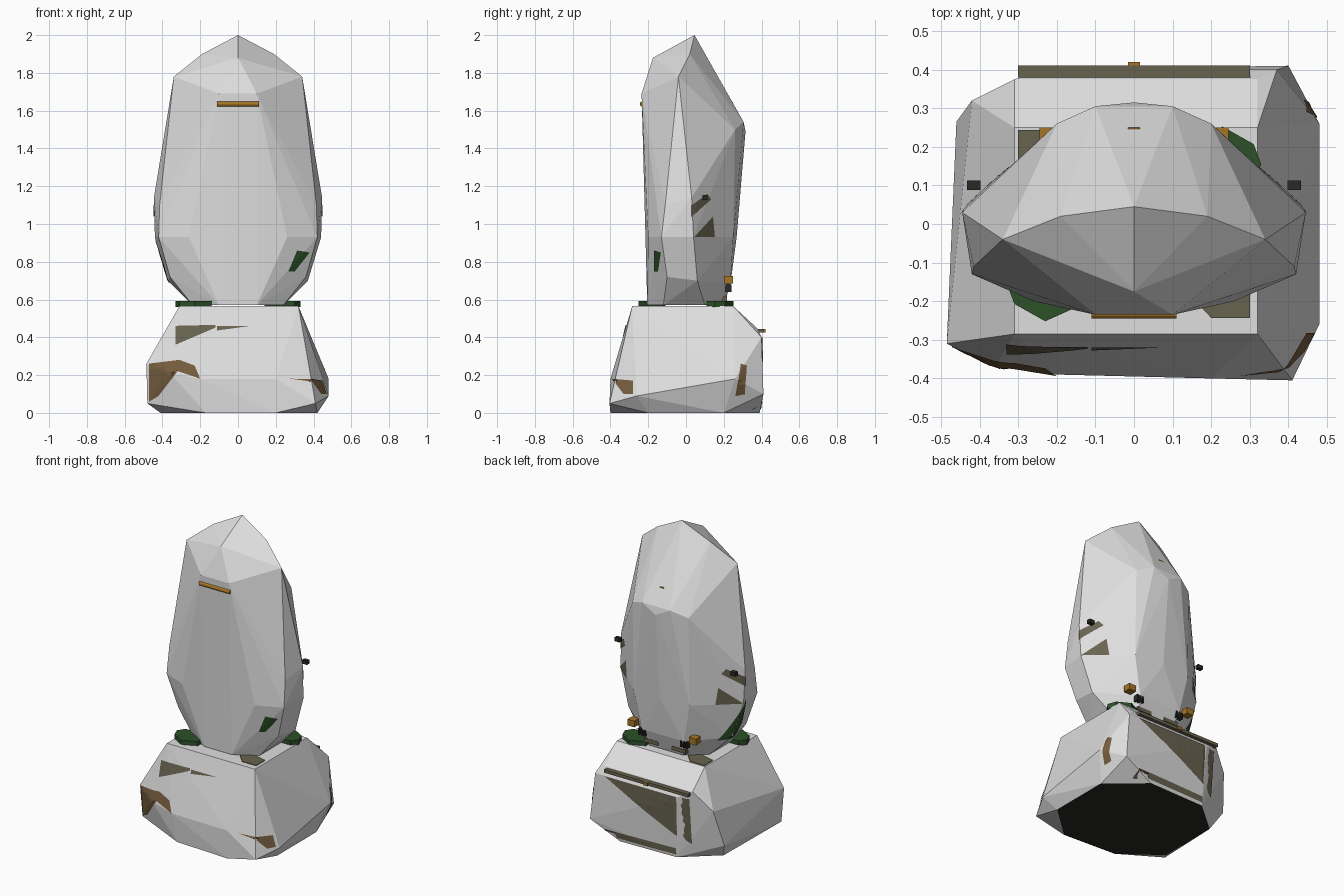
import bpy
import bmesh
from mathutils import Vector
from mathutils.bvhtree import BVHTree

cube = bpy.data.objects.get("Cube")
if cube:
    bpy.data.objects.remove(cube, do_unlink=True)


def make_material(name, color):
    mat = bpy.data.materials.new(name)
    mat.use_nodes = True
    rgba = (*color, 1.0)
    mat.diffuse_color = rgba
    mat.node_tree.nodes["Principled BSDF"].inputs["Base Color"].default_value = rgba
    return mat


pale_grey = make_material("pale grey", (.74, .74, .74))
dark_green = make_material("dark green", (.025, .08, .02))
taupe = make_material("taupe", (.14, .125, .08))
brown = make_material("brown", (.18, .11, .05))
gold = make_material("gold", (.38, .18, .02))
near_black = make_material("near black", (.02, .023, .016))


def add_object(name, bm, *materials):
    mesh = bpy.data.meshes.new(name)
    bm.to_mesh(mesh)
    bm.free()
    for mat in materials:
        mesh.materials.append(mat)
    obj = bpy.data.objects.new(name, mesh)
    bpy.context.collection.objects.link(obj)
    return obj


def mirrored(points):
    return points + [(-x, y, z) for x, y, z in points if x]


def hull(name, points, *materials):
    """Faceted convex block; returns a tree for placing plates on its surface."""
    bm = bmesh.new()
    for p in points:
        bm.verts.new(p)
    result = bmesh.ops.convex_hull(bm, input=bm.verts[:])
    loose = [v for v in bm.verts if not v.link_faces]
    bmesh.ops.delete(bm, geom=loose, context='VERTS')
    bmesh.ops.dissolve_limit(bm, angle_limit=.03, verts=bm.verts[:], edges=bm.edges[:])
    bmesh.ops.recalc_face_normals(bm, faces=bm.faces[:])
    tree = BVHTree.FromBMesh(bm)
    if len(materials) > 1:
        for face in bm.faces:
            face.material_index = int(face.normal.z < -.95)
    add_object(name, bm, *materials)
    return tree


def plate(name, tree, mat, side, outline):
    """Thin patch: a flat outline dropped onto a block from one side."""
    place = {
        "front": lambda u, v: Vector((u, -2, v)),
        "back": lambda u, v: Vector((u, 2, v)),
        "left": lambda u, v: Vector((2, u, v)),
        "right": lambda u, v: Vector((-2, u, v)),
    }[side]
    inward = {"front": (0, 1, 0), "back": (0, -1, 0),
              "left": (-1, 0, 0), "right": (1, 0, 0)}[side]
    bm = bmesh.new()
    bm.faces.new([bm.verts.new(place(u, v)) for u, v in outline])
    bmesh.ops.triangulate(bm, faces=bm.faces[:])
    bmesh.ops.subdivide_edges(bm, edges=bm.edges[:], cuts=5, use_grid_fill=True)
    for vert in bm.verts:
        spot, normal, index, dist = tree.ray_cast(vert.co, Vector(inward))
        if spot is None:
            probe = vert.co + Vector(inward) * 1.6
            spot, normal, index, dist = tree.find_nearest(probe)
        vert.co = spot + normal * .004
    bm.normal_update()
    total = sum((f.normal for f in bm.faces), Vector())
    if total.dot(Vector(inward)) > 0:
        bmesh.ops.reverse_faces(bm, faces=bm.faces[:])
    add_object(name, bm, mat)


def box(name, mat, center, size):
    bm = bmesh.new()
    bmesh.ops.create_cube(bm, size=1)
    for vert in bm.verts:
        vert.co = Vector(center) + vert.co * Vector(size)
    add_object(name, bm, mat)


def slab(name, mat, outline, bottom, height):
    bm = bmesh.new()
    face = bm.faces.new([bm.verts.new((x, y, bottom)) for x, y in outline])
    grown = bmesh.ops.extrude_face_region(bm, geom=[face])
    for item in grown["geom"]:
        if isinstance(item, bmesh.types.BMVert):
            item.co.z += height
    bmesh.ops.recalc_face_normals(bm, faces=bm.faces[:])
    add_object(name, bm, mat)


# Upper block
crown = [(0, .045, 2), (.19, .02, 1.9), (.34, -.04, 1.78), (0, -.175, 1.88)]
brow = [(.1, -.235, 1.69), (.1, .305, 1.54), (.2, .26, 1.5), (0, .315, 1.49)]
waist = [(.445, .03, 1.14), (.415, -.11, 1.1), (.44, .04, .93), (.42, -.13, .93),
         (.26, -.2, .93), (.2, .25, .93), (0, .268, .93)]
foot = [(.37, .06, .7), (.36, -.1, .72), (.1, -.205, .57), (.24, -.12, .57),
        (.24, .1, .57), (.12, .2, .57), (.15, .235, .68)]
upper = hull("upper_block", mirrored(crown + brow + waist + foot), pale_grey)

# Base block with a dark underside
top_ring = [(-.31, -.285, .565), (.32, -.285, .565), (.32, .25, .565), (-.31, .25, .565)]
back_ring = [(-.31, .375, .45), (.32, .375, .45), (.37, .4, .4), (-.22, .4, .4), (-.42, .32, .33)]
front_ring = [(-.485, -.31, .26), (-.36, -.37, .21), (-.2, -.39, .18), (.2, -.4, .18)]
low_ring = [(.41, -.405, .05), (.48, -.26, .09), (.48, .26, .18), (.4, .41, .1),
            (-.46, .265, .1), (-.48, -.29, .05)]
ground_ring = [(-.17, -.38, 0), (.2, -.4, 0), (.42, -.2, 0), (.42, .2, 0),
               (.2, .39, 0), (-.2, .38, 0), (-.41, .2, 0), (-.41, -.2, 0)]
base = hull("base_block", top_ring + back_ring + front_ring + low_ring + ground_ring,
            pale_grey, near_black)

# Patches on the base
plate("base_front_wedge", base, taupe, "front", [(-.33, .46), (-.33, .36), (-.12, .45), (-.12, .465)])
plate("base_front_sliver", base, taupe, "front", [(-.11, .46), (-.11, .435), (.07, .46)])
plate("base_front_band", base, brown, "front",
      [(-.47, .26), (-.31, .28), (-.23, .25), (-.2, .18), (-.32, .22), (-.42, .22), (-.42, .09), (-.47, .06)])
plate("base_left_front_wedge", base, brown, "left", [(-.39, .18), (-.28, .17), (-.28, .1), (-.33, .1)])
plate("base_left_rear_strip", base, brown, "left", [(.29, .26), (.32, .25), (.31, .1), (.26, .09)])
plate("base_back_wedge", base, taupe, "back", [(.3, .4), (-.29, .4), (-.29, .1)])
plate("base_back_skirt", base, taupe, "back", [(.3, .06), (-.2, .06), (-.2, .02), (.3, .02)])
box("base_back_bar", taupe, (0, .395, .435), (.6, .03, .02))
box("base_back_button", gold, (0, .41, .435), (.03, .02, .02))

# Slabs in the neck gap
corner = [(-.33, -.17), (-.31, -.23), (-.23, -.28), (-.14, -.235), (-.14, -.12), (-.3, -.12)]
for name, turn in (("right_front", 1), ("left_rear", -1)):
    slab("neck_slab_" + name, dark_green, [(x * turn, y * turn * .9) for x, y in corner], .56, .033)
pad = [(.14, -.2), (.2, -.27), (.3, -.27), (.3, -.17), (.14, -.12)]
for name, turn in (("left_front", 1), ("right_rear", -1)):
    slab("neck_pad_" + name, taupe, [(x * turn, y * turn * .9) for x, y in pad], .56, .009)

# Side patches and rear fittings on the upper block
for side, sign in (("left", 1), ("right", -1)):
    plate(side + "_lower_flank", upper, taupe, side, [(.04, .93), (.15, .93), (.14, 1.04)])
    plate(side + "_upper_flank", upper, taupe, side, [(.03, 1.04), (.13, 1.13), (.11, 1.16), (.03, 1.1)])
    box(side + "_pin", near_black, (sign * .415, .1, 1.14), (.035, .025, .025))
    box(side + "_rear_knob", gold, (sign * .22, .225, .705), (.05, .05, .04))
    for step in range(3):
        box(side + "_rear_tooth", near_black, (sign * (.13 + step * .02), .225, .66), (.01, .03, .04))
    box(side + "_rear_strip", taupe, (sign * .1, .2, .605), (.1, .035, .025))
plate("left_front_leaf", upper, dark_green, "left", [(-.165, .86), (-.13, .85), (-.145, .75), (-.165, .75)])
plate("right_side_leaf", upper, dark_green, "right", [(.11, .68), (.02, .95), (-.02, .78), (.02, .7)])

# Front bar and rear stud
bpy.ops.mesh.primitive_cylinder_add(vertices=12, radius=.013, depth=.22,
                                    location=(0, -.232, 1.635), rotation=(0, 1.5708, 0))
bar = bpy.context.object
bar.name = "front_bar"
bar.data.materials.append(gold)
box("rear_stud", gold, (0, .24, 1.635), (.03, .02, .02))
